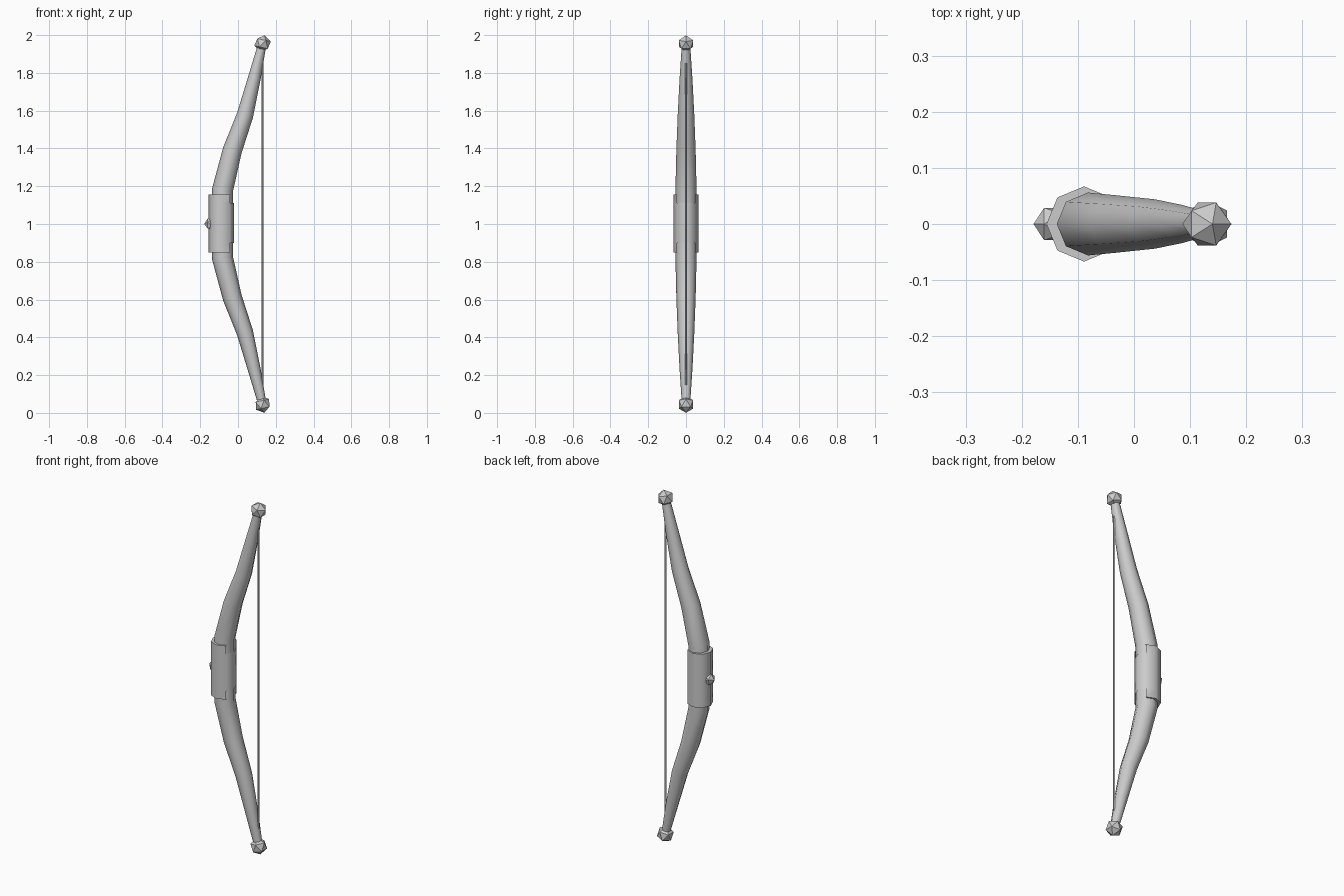
import bpy, bmesh, math
from mathutils import Vector, Matrix

cube = bpy.data.objects.get("Cube")
if cube:
    bpy.data.objects.remove(cube, do_unlink=True)

grey = bpy.data.materials.new("plain grey")
grey.use_nodes = True
colour = (0.6, 0.6, 0.6, 1)
grey.diffuse_color = colour
grey.node_tree.nodes["Principled BSDF"].inputs["Base Color"].default_value = colour

SIDES = 8


def finish(name, bm, smooth=False):
    bmesh.ops.recalc_face_normals(bm, faces=bm.faces[:])
    mesh = bpy.data.meshes.new(name)
    bm.to_mesh(mesh)
    bm.free()
    obj = bpy.data.objects.new(name, mesh)
    bpy.context.collection.objects.link(obj)
    mesh.materials.append(grey)
    if smooth:
        bpy.ops.object.select_all(action='DESELECT')
        obj.select_set(True)
        bpy.context.view_layer.objects.active = obj
        bpy.ops.object.shade_smooth_by_angle(angle=math.radians(50))
    return obj


def ring(bm, centre, radius, tilt=0.0):
    """Octagonal ring leaning in the bow's plane."""
    out = []
    for i in range(SIDES):
        a = math.tau * i / SIDES
        p = Vector((radius * math.cos(a), radius * math.sin(a), 0))
        out.append(bm.verts.new(Matrix.Rotation(tilt, 3, 'Y') @ p + Vector(centre)))
    return out


def bridge(bm, a, b):
    for i in range(SIDES):
        j = (i + 1) % SIDES
        bm.faces.new((a[i], a[j], b[j], b[i]))


# Limbs: (x, height above the grip centre, radius, lean), mirrored downwards
upper = [(-0.082, 0.18, 0.056, 0.12), (-0.030, 0.39, 0.051, 0.30),
         (0.037, 0.575, 0.044, 0.36), (0.086, 0.77, 0.034, 0.27),
         (0.128, 0.95, 0.022, 0.22)]
stations = [(x, 1 - h, r, -t) for x, h, r, t in reversed(upper)]
stations += [(x, 1 + h, r, t) for x, h, r, t in upper]
bm = bmesh.new()
rings = [ring(bm, (x, 0, z), r, t) for x, z, r, t in stations]
for a, b in zip(rings, rings[1:]):
    bridge(bm, a, b)
bm.faces.new(rings[0])
bm.faces.new(rings[-1])
finish("bow_limbs", bm, True)

# Grip sleeve: octagonal, with the string-side faces cut shorter
bm = bmesh.new()
levels = [ring(bm, (-0.089, 0, z), 0.067) for z in (0.85, 0.9, 1.11, 1.155)]
for a, b in zip(levels, levels[1:]):
    bridge(bm, a, b)
back = [f for f in bm.faces if f.calc_center_median().x > -0.04
        and abs(f.calc_center_median().z - 1) > 0.11]
bmesh.ops.delete(bm, geom=back, context='FACES')
for level in (levels[0], levels[-1]):
    bm.faces.new(level[1:])
finish("grip_sleeve", bm, True)

# Bowstring
bm = bmesh.new()
low, high = ring(bm, (0.13, 0, 0.08), 0.005), ring(bm, (0.13, 0, 1.92), 0.005)
bridge(bm, low, high)
finish("bowstring", bm, True)


# Faceted knobs on both tips and a stud on the grip
def knob(name, centre, radius, tilt):
    bm = bmesh.new()
    bmesh.ops.create_icosphere(
        bm, subdivisions=1, radius=radius,
        matrix=Matrix.Translation(centre) @ Matrix.Rotation(tilt, 4, 'Y'))
    finish(name, bm)


knob("upper_tip_knob", (0.13, 0, 1.955), 0.045, 0.22)
knob("lower_tip_knob", (0.13, 0, 0.045), 0.045, -0.22)
knob("grip_stud", (-0.145, 0, 1), 0.034, math.pi / 2)
